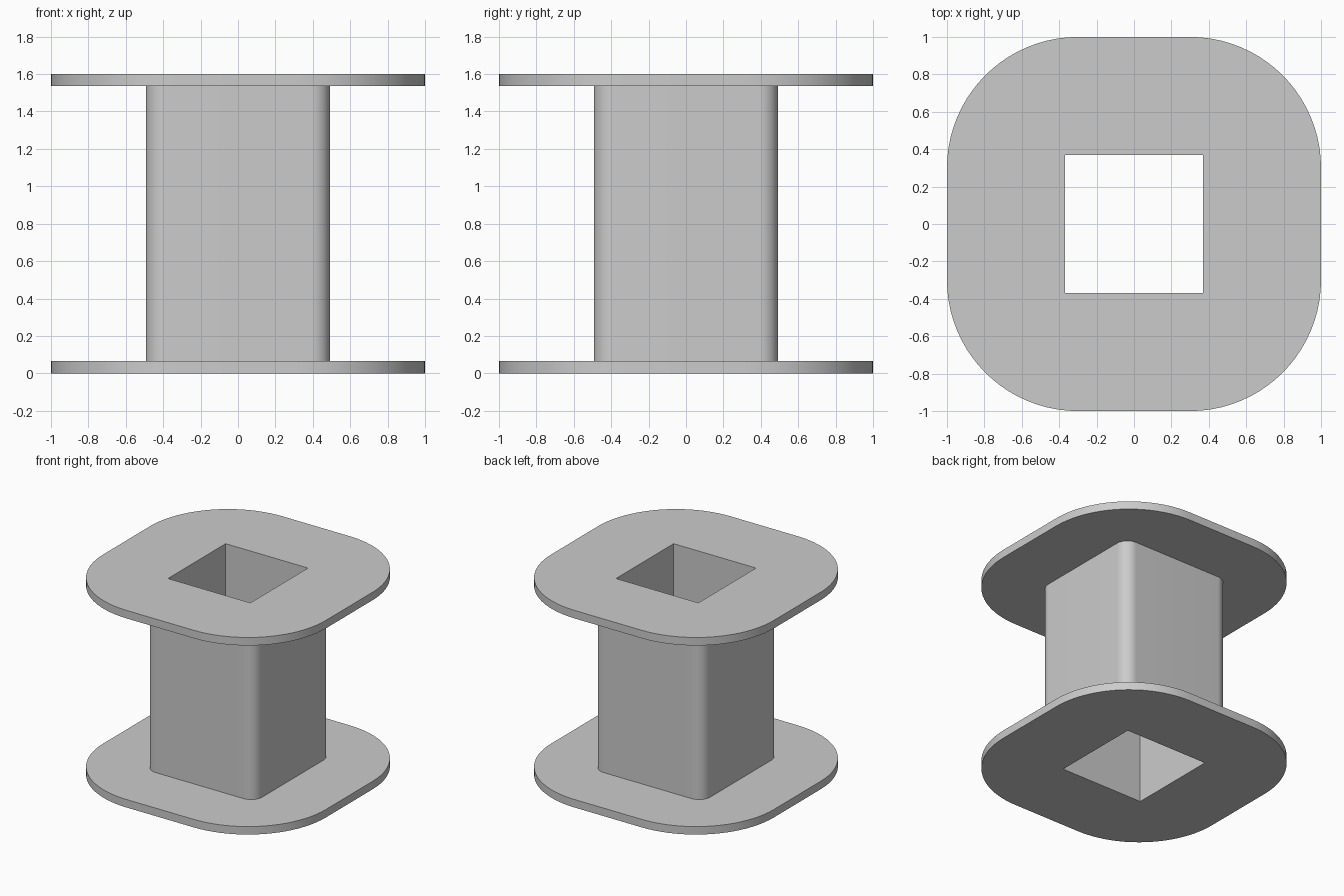
import bpy, bmesh, math

cube = bpy.data.objects.get("Cube")
if cube:
    bpy.data.objects.remove(cube)

HEIGHT = 1.6
PLATE = 0.065       # flange thickness
STEPS = 20          # segments per rounded corner


def rounded_square(bm, half, radius, z):
    """Ring of vertices; zero radius repeats one vertex per corner."""
    ring = []
    for corner in range(4):
        start = corner * math.pi / 2
        mid = start + math.pi / 4
        cx = math.copysign(half - radius, math.cos(mid))
        cy = math.copysign(half - radius, math.sin(mid))
        if radius == 0:
            ring += [bm.verts.new((cx, cy, z))] * (STEPS + 1)
            continue
        for i in range(STEPS + 1):
            a = start + math.pi / 2 * i / STEPS
            ring.append(bm.verts.new((cx + radius * math.cos(a),
                                      cy + radius * math.sin(a), z)))
    return ring


def bridge(bm, lower, upper):
    """Join two rings, collapsing repeated vertices."""
    for i in range(len(lower)):
        j = (i + 1) % len(lower)
        verts = list(dict.fromkeys((lower[i], lower[j], upper[j], upper[i])))
        if len(verts) > 2:
            bm.faces.new(verts)


# Half width and corner radius of each section
flange, core, hole = (1.0, 0.7), (0.493, 0.1), (0.37, 0)
top_plate = HEIGHT - PLATE

# Closed wall: up the outside, then back down the square bore
sections = [(flange, 0), (flange, PLATE), (core, PLATE), (core, top_plate),
            (flange, top_plate), (flange, HEIGHT), (hole, HEIGHT), (hole, 0)]
bm = bmesh.new()
rings = [rounded_square(bm, *size, z) for size, z in sections]
for k, ring in enumerate(rings):
    bridge(bm, ring, rings[(k + 1) % len(rings)])
bmesh.ops.recalc_face_normals(bm, faces=bm.faces)

mesh = bpy.data.meshes.new("flanged_spool")
bm.to_mesh(mesh)
bm.free()
spool = bpy.data.objects.new("flanged_spool", mesh)
bpy.context.collection.objects.link(spool)

# Single grey material
grey = bpy.data.materials.new("light_grey")
grey.use_nodes = True
colour = (0.6, 0.6, 0.6, 1)
grey.diffuse_color = colour
grey.node_tree.nodes["Principled BSDF"].inputs["Base Color"].default_value = colour
mesh.materials.append(grey)

# Smooth rounded corners, crisp edges
bpy.ops.object.select_all(action="DESELECT")
spool.select_set(True)
bpy.context.view_layer.objects.active = spool
bpy.ops.object.shade_smooth_by_angle(angle=math.radians(30))
